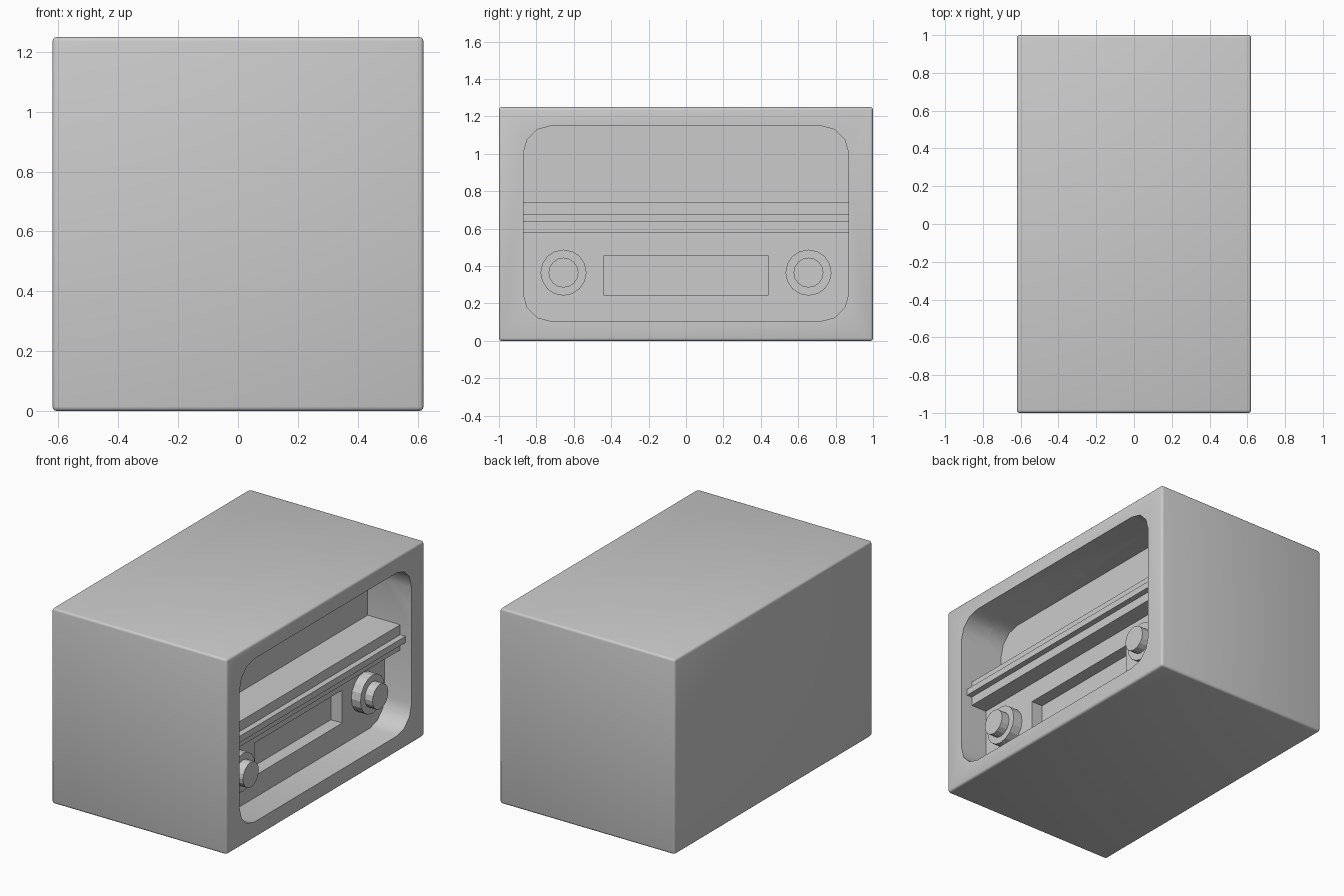
import bpy, bmesh, math

if "Cube" in bpy.data.objects:
    bpy.data.objects.remove(bpy.data.objects["Cube"])


def prism(name, outline, start, end, axis):
    """Extrude a 2D outline: axis 'X' takes (y, z) points, axis 'Y' takes (x, z) points."""
    bm = bmesh.new()
    place = (lambda a, b: (start, a, b)) if axis == 'X' else (lambda a, b: (a, start, b))
    face = bm.faces.new([bm.verts.new(place(a, b)) for a, b in outline])
    ext = bmesh.ops.extrude_face_region(bm, geom=[face])
    for v in ext['geom']:
        if isinstance(v, bmesh.types.BMVert):
            setattr(v.co, axis.lower(), end)
    bmesh.ops.recalc_face_normals(bm, faces=bm.faces[:])
    mesh = bpy.data.meshes.new(name)
    bm.to_mesh(mesh)
    bm.free()
    ob = bpy.data.objects.new(name, mesh)
    bpy.context.collection.objects.link(ob)
    return ob


def corner(cy, cz, r, start, steps=3):
    """Points of a quarter-circle corner."""
    return [(cy + r * math.cos(start + i * math.pi / 2 / steps),
             cz + r * math.sin(start + i * math.pi / 2 / steps)) for i in range(steps + 1)]


def rect(a0, a1, b0, b1):
    return [(a0, b0), (a1, b0), (a1, b1), (a0, b1)]


def apply_modifiers(ob):
    bpy.context.view_layer.objects.active = ob
    for m in list(ob.modifiers):
        bpy.ops.object.modifier_apply(modifier=m.name)


def smooth(ob, angle=35):
    bpy.ops.object.select_all(action='DESELECT')
    ob.select_set(True)
    bpy.context.view_layer.objects.active = ob
    bpy.ops.object.shade_smooth_by_angle(angle=math.radians(angle))


HALF, R, LOW, HIGH, FRONT = 0.87, 0.15, 0.105, 1.15, 0.62
IN = HALF - R

# Cabinet with softened edges
cabinet = prism("cabinet", rect(-1, 1, 0, 1.25), -FRONT, FRONT, 'X')
bevel = cabinet.modifiers.new("soft_edges", 'BEVEL')
bevel.width = 0.015
bevel.segments = 3

# Front opening, deep upper recess and display slot
top_corners = corner(IN, HIGH - R, R, 0) + corner(-IN, HIGH - R, R, math.pi / 2)
bottom_corners = corner(-IN, LOW + R, R, math.pi) + corner(IN, LOW + R, R, 1.5 * math.pi)
cutters = [
    prism("opening_cutter", top_corners + bottom_corners, 0.43, 0.8, 'X'),
    prism("upper_recess_cutter", top_corners + [(-HALF, 0.74), (HALF, 0.74)], 0.31, 0.8, 'X'),
    prism("slot_cutter", rect(-0.44, 0.44, 0.245, 0.455), 0.35, 0.8, 'X'),
]
for c in cutters:
    cut = cabinet.modifiers.new(c.name, 'BOOLEAN')
    cut.operation = 'DIFFERENCE'
    cut.solver = 'EXACT'
    cut.object = c
apply_modifiers(cabinet)
for c in cutters:
    bpy.data.objects.remove(c)
smooth(cabinet)

# Stepped shelf across the opening
shelf = [(0.43, 0.578), (0.54, 0.578), (0.54, 0.635), (0.577, 0.635),
         (0.577, 0.676), (0.54, 0.676), (0.54, 0.74), (0.43, 0.74)]
prism("shelf", shelf, -HALF, HALF, 'Y')

# Two-step control knobs
for side, y in (("left", -0.655), ("right", 0.655)):
    for part, radius, x0, x1 in (("knob_base", 0.123, 0.43, 0.495), ("knob_cap", 0.08, 0.495, 0.55)):
        bpy.ops.mesh.primitive_cylinder_add(
            vertices=16, radius=radius, depth=x1 - x0,
            location=((x0 + x1) / 2, y, 0.365), rotation=(0, math.pi / 2, 0))
        knob = bpy.context.object
        knob.name = f"{side}_{part}"
        smooth(knob, 15)
